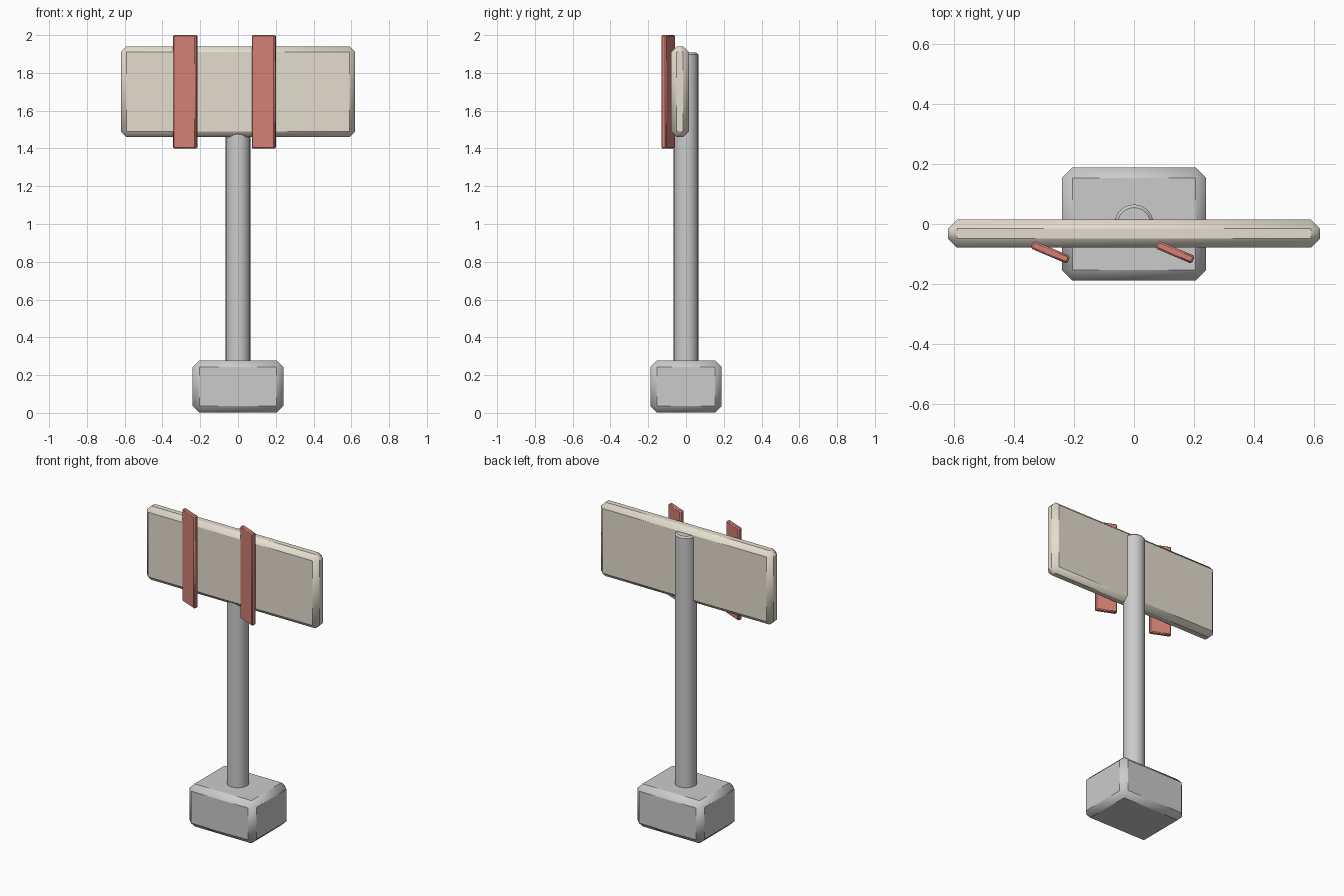
import bpy
import math

if "Cube" in bpy.data.objects:
    bpy.data.objects.remove(bpy.data.objects["Cube"])


def material(name, color):
    m = bpy.data.materials.new(name)
    m.diffuse_color = color
    m.use_nodes = True
    m.node_tree.nodes["Principled BSDF"].inputs["Base Color"].default_value = m.diffuse_color
    return m


def finish(ob, name, bevel, mat):
    ob.name = name
    bpy.ops.object.transform_apply(location=False, rotation=False, scale=True)
    mod = ob.modifiers.new("bevel", 'BEVEL')
    mod.width = bevel
    mod.segments = 1
    mod.limit_method = 'ANGLE'
    mod.angle_limit = math.radians(40)
    bpy.ops.object.shade_smooth_by_angle(angle=math.radians(50))
    # keep the bevel ahead of any smoothing modifier
    while ob.modifiers.find("bevel") > 0:
        bpy.ops.object.modifier_move_up(modifier="bevel")
    if mat:
        ob.data.materials.append(mat)
    return ob


def box(name, center, size, bevel, mat=None, turn=0.0):
    bpy.ops.mesh.primitive_cube_add(size=1, location=center, rotation=(0, 0, turn))
    ob = bpy.context.object
    ob.scale = size
    return finish(ob, name, bevel, mat)


cream = material("cream", (0.78, 0.73, 0.62, 1))
red = material("red", (0.66, 0.22, 0.18, 1))

# Heavy foot block
box("base", (0, 0, 0.14), (0.48, 0.378, 0.277), 0.035)

# Post from the ground to behind the board
bpy.ops.mesh.primitive_cylinder_add(vertices=24, radius=0.065, depth=1.905,
                                    location=(0, 0, 0.9545))
finish(bpy.context.object, "post", 0.01, None)

# Wide sign board
box("board", (0, -0.032, 1.70), (1.24, 0.094, 0.48), 0.03, cream)

# Two angled slats in front of the board
for side, x in (("left", -0.279), ("right", 0.137)):
    box(f"{side}_slat", (x, -0.094, 1.70), (0.132, 0.028, 0.60), 0.006, red,
        math.radians(-23))

# Rest the foot exactly on the ground
bpy.data.objects["base"].location.z = 0.1385 + 0.001
